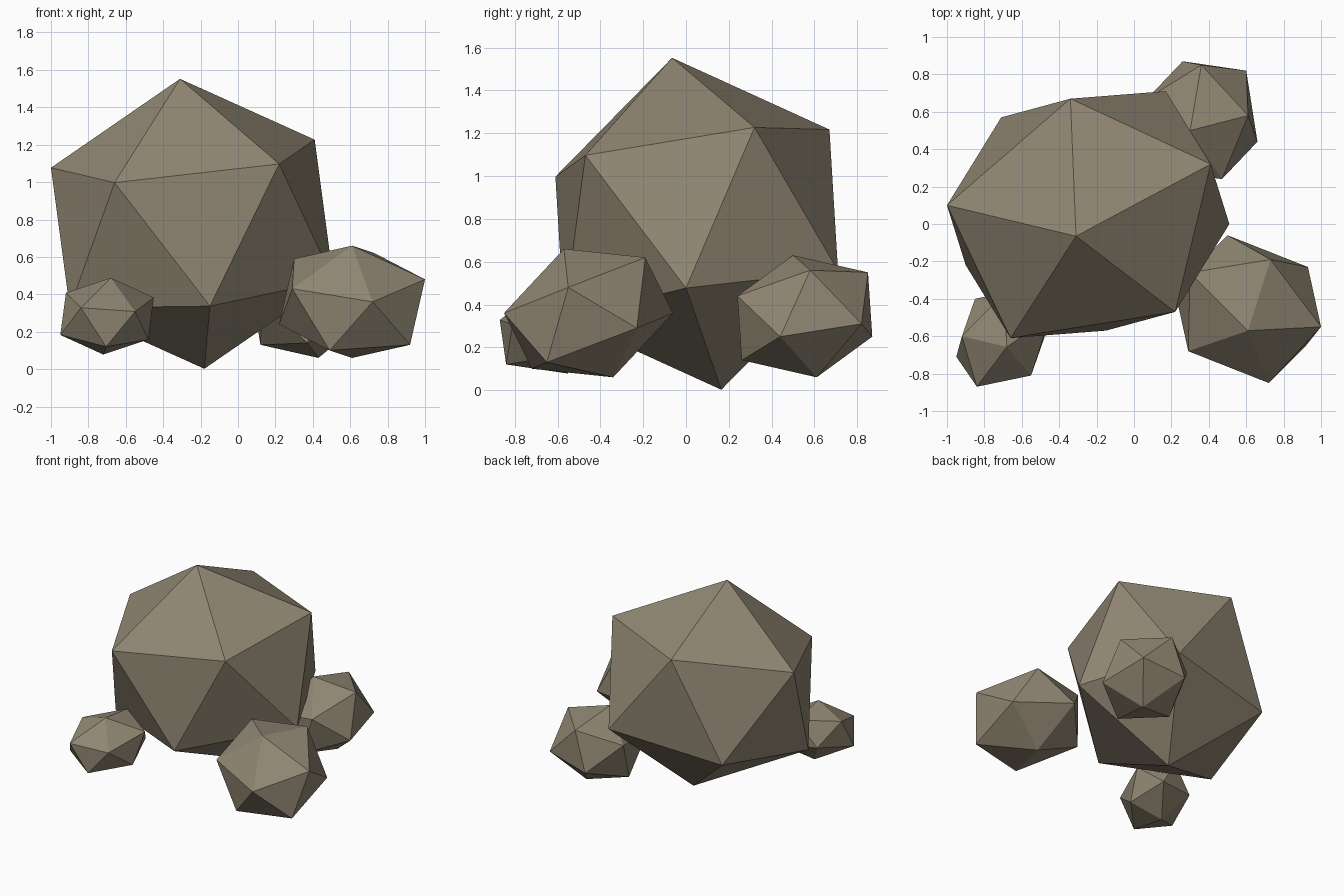
import bpy, bmesh
from mathutils import Vector

stone = bpy.data.materials.new("grey brown stone")
stone.diffuse_color = (0.28, 0.24, 0.17, 1)


def rock(name, centre, corners):
    """Stretched icosahedron: six corners plus their opposites, wrapped in a hull."""
    bm = bmesh.new()
    for c in corners:
        for sign in (1, -1):
            bm.verts.new(sign * Vector(c))
    bmesh.ops.convex_hull(bm, input=bm.verts[:])
    bmesh.ops.recalc_face_normals(bm, faces=bm.faces[:])
    mesh = bpy.data.meshes.new(name)
    bm.to_mesh(mesh)
    bm.free()
    mesh.materials.append(stone)
    obj = bpy.data.objects.new(name, mesh)
    obj.location = centre
    bpy.context.collection.objects.link(obj)
    return obj


# main boulder
rock("large_boulder", (-0.245, 0.05, 0.777), [
    (-0.065, -0.115, 0.775), (-0.755, 0.05, 0.30), (0.655, 0.27, 0.45),
    (0.465, -0.52, 0.32), (-0.415, -0.66, 0.22), (-0.095, 0.62, 0.44)])

# smaller rocks around its foot
rock("front_right_rock", (0.61, -0.455, 0.36), [
    (0, -0.115, 0.30), (0.12, 0.265, 0.26), (0.11, -0.395, 0),
    (0.39, -0.095, 0.12), (0.32, 0.225, -0.07), (0.31, -0.195, -0.23)])

rock("front_left_rock", (-0.70, -0.605, 0.283), [
    (0.02, -0.052, 0.205), (-0.14, -0.265, 0.045), (0.15, -0.205, 0.025),
    (-0.25, -0.105, -0.10), (-0.22, 0.005, 0.125), (0.005, 0.235, 0.163)])

rock("back_right_rock", (0.365, 0.555, 0.345), [
    (-0.065, -0.055, 0.285), (0.245, 0.025, 0.215), (-0.005, 0.295, 0.205),
    (0.235, 0.265, -0.035), (0.295, -0.115, -0.095), (0.105, -0.315, 0.095)])
